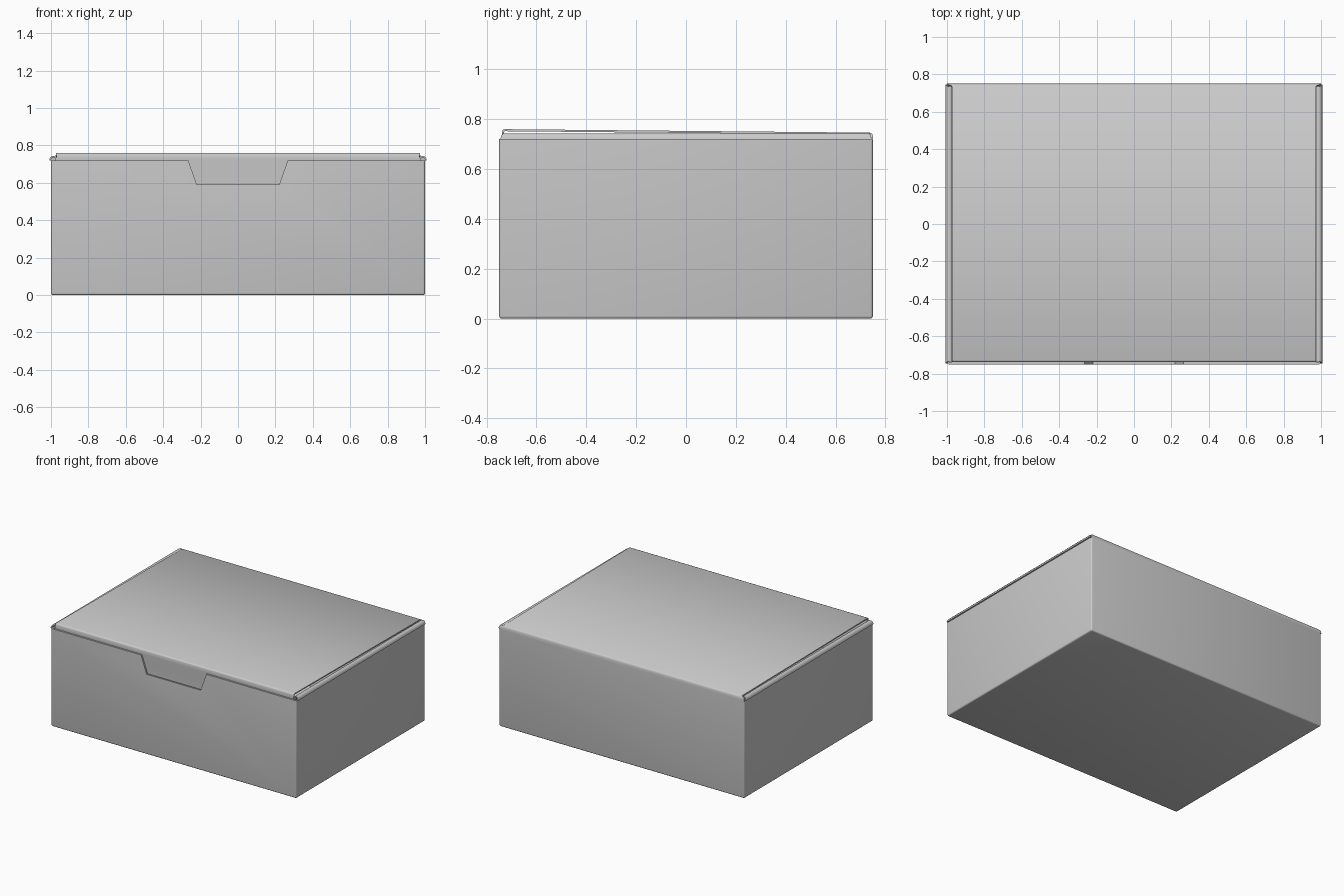
import bpy, bmesh, math

if "Cube" in bpy.data.objects:
    bpy.data.objects.remove(bpy.data.objects["Cube"])

T = 0.012  # card thickness


def finish(name, bm, thick=0.0):
    bmesh.ops.recalc_face_normals(bm, faces=bm.faces)
    me = bpy.data.meshes.new(name)
    bm.to_mesh(me)
    bm.free()
    ob = bpy.data.objects.new(name, me)
    bpy.context.collection.objects.link(ob)
    bpy.ops.object.select_all(action='DESELECT')
    bpy.context.view_layer.objects.active = ob
    ob.select_set(True)
    if thick:
        mod = ob.modifiers.new("card", 'SOLIDIFY')
        mod.thickness = thick
        mod.offset = -1
        mod.use_even_offset = True
        bpy.ops.object.modifier_apply(modifier=mod.name)
    return ob


def fold(name, rows, flip=False):
    """Folded card: each row is a pair of edge points along the profile."""
    bm = bmesh.new()
    vs = [(bm.verts.new(a), bm.verts.new(b)) for a, b in rows]
    for (a, b), (c, d) in zip(vs, vs[1:]):
        bm.faces.new((a, c, d, b) if flip else (a, b, d, c))
    me = bpy.data.meshes.new(name)
    bm.to_mesh(me)
    bm.free()
    ob = bpy.data.objects.new(name, me)
    bpy.context.collection.objects.link(ob)
    bpy.context.view_layer.objects.active = ob
    bpy.ops.object.select_all(action='DESELECT')
    ob.select_set(True)
    mod = ob.modifiers.new("card", 'SOLIDIFY')
    mod.thickness = T * 0.7
    mod.offset = -1
    bpy.ops.object.modifier_apply(modifier=mod.name)
    bpy.ops.object.shade_smooth_by_angle(angle=math.radians(50))
    return ob


# Open tray with softly rounded folds
bm = bmesh.new()
bmesh.ops.create_cube(bm, size=1)
for v in bm.verts:
    v.co = (v.co.x * 2, v.co.y * 1.5, (v.co.z + 0.5) * 0.72)
top = [f for f in bm.faces if f.normal.z > 0.9]
bmesh.ops.delete(bm, geom=top, context='FACES_ONLY')
edges = [e for e in bm.edges if len(e.link_faces) == 2]
bmesh.ops.bevel(bm, geom=edges, offset=0.01, segments=3, profile=0.5, affect='EDGES')
# Recalculate outward using the open shell's floor as reference
bmesh.ops.recalc_face_normals(bm, faces=bm.faces)
floor = max(bm.faces, key=lambda f: f.calc_area() if abs(f.normal.z) > 0.9 else 0)
if floor.normal.z > 0:
    bmesh.ops.reverse_faces(bm, faces=bm.faces)
tray = finish("tray", bm, T)

# Thumb notch in the front wall
bm = bmesh.new()
notch = [(-0.22, 0.59), (0.22, 0.59), (0.28, 0.76), (-0.28, 0.76)]
f = bm.faces.new([bm.verts.new((x, -0.8, z)) for x, z in notch])
ext = bmesh.ops.extrude_face_region(bm, geom=[f])
bmesh.ops.translate(bm, vec=(0, 0.09, 0),
                    verts=[g for g in ext['geom'] if isinstance(g, bmesh.types.BMVert)])
cutter = finish("notch_cutter", bm)
cutter.hide_render = True
bpy.ops.object.select_all(action='DESELECT')
bpy.context.view_layer.objects.active = tray
tray.select_set(True)
mod = tray.modifiers.new("notch", 'BOOLEAN')
mod.operation = 'DIFFERENCE'
mod.object = cutter
bpy.ops.object.modifier_apply(modifier=mod.name)
bpy.data.objects.remove(cutter)
bpy.ops.object.shade_smooth_by_angle(angle=math.radians(40))

# Double side walls rolled over at the top
side = [(1.0, 0.718, 0.745), (0.998, 0.729, 0.742), (0.992, 0.736, 0.735),
        (0.983, 0.736, 0.735), (0.977, 0.729, 0.735), (0.975, 0.715, 0.735),
        (0.975, 0.015, 0.735)]
for s, label in ((1, "right"), (-1, "left")):
    fold(label + "_rolled_wall",
         [((s * x, -y, z), (s * x, y, z)) for x, z, y in side], flip=s > 0)

# Lid hinged on the back wall, with its front flap tucked in
lid = [(0.75, 0.715, 1.0), (0.75, 0.732, 1.0), (0.747, 0.741, 0.995),
       (0.738, 0.746, 0.972), (-0.728, 0.76, 0.972), (-0.735, 0.757, 0.972),
       (-0.738, 0.75, 0.972), (-0.737, 0.725, 0.97), (-0.732, 0.66, 0.96),
       (-0.727, 0.58, 0.96), (-0.725, 0.45, 0.95)]
fold("lid", [((-w, y, z), (w, y, z)) for y, z, w in lid], flip=True)
